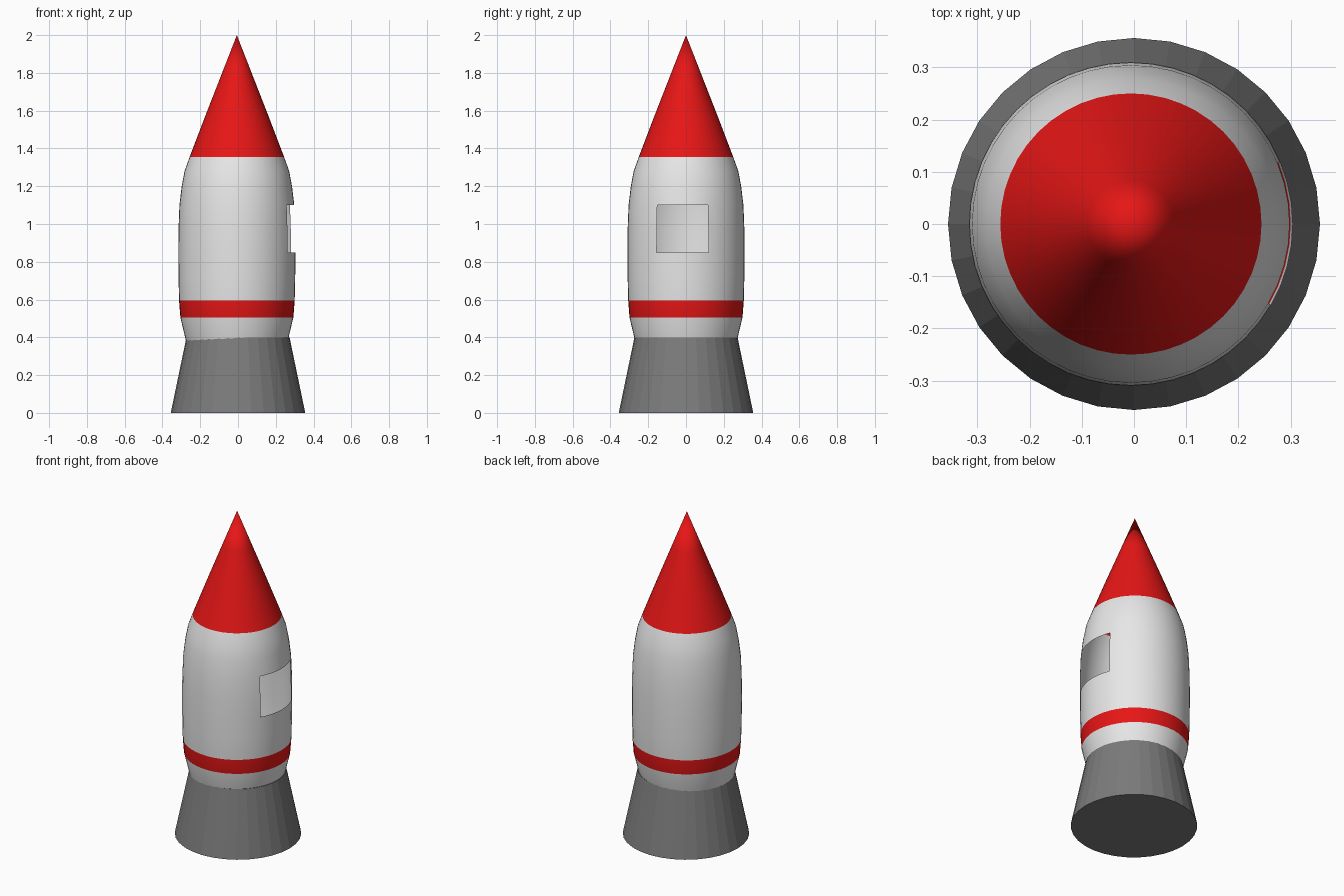
import bpy, bmesh, math

if "Cube" in bpy.data.objects:
    bpy.data.objects.remove(bpy.data.objects["Cube"])

def material(name, rgb):
    m = bpy.data.materials.new(name)
    m.diffuse_color = (*rgb, 1)
    m.use_nodes = True
    m.node_tree.nodes["Principled BSDF"].inputs["Base Color"].default_value = m.diffuse_color
    return m

WHITE = material("white_paint", (0.80, 0.80, 0.80))
RED = material("red_paint", (0.80, 0.008, 0.008))
GREY = material("grey_metal", (0.20, 0.20, 0.20))

def lathe(name, profile, sides, mats, x=0.0, smooth=True, cap=False, skip=None, paint=None):
    """Revolve (radius, z) points; skip and paint are rules on (row, column)."""
    bm = bmesh.new()
    rings = []
    for r, z in profile:
        if r == 0:
            rings.append([bm.verts.new((x, 0, z))] * sides)
        else:
            rings.append([bm.verts.new((x + r * math.cos(2 * math.pi * i / sides),
                                        r * math.sin(2 * math.pi * i / sides), z))
                          for i in range(sides)])
    for row, (a, b) in enumerate(zip(rings, rings[1:])):
        for i in range(sides):
            if skip and skip(row, i):
                continue
            j = (i + 1) % sides
            quad = [a[i], a[j], b[j], b[i]]
            f = bm.faces.new(list(dict.fromkeys(quad)))
            f.smooth = smooth
            if paint:
                f.material_index = paint(row, i)
    if cap:
        bm.faces.new(rings[0][::-1])
        bm.faces.new(rings[-1])
    me = bpy.data.meshes.new(name)
    bm.to_mesh(me)
    bm.free()
    for m in mats:
        me.materials.append(m)
    ob = bpy.data.objects.new(name, me)
    bpy.context.collection.objects.link(ob)
    return ob

SIDES = 48
OFFSET = -0.006

# Engine skirt: faceted, closed cone frustum
lathe("engine_skirt", [(0.356, 0), (0.273, 0.40)], 32, [GREY], smooth=False, cap=True)

# Hull: thin shell with a red band and an open hatch on the right side
hull = [(0.268, 0.375), (0.274, 0.40), (0.299, 0.505), (0.306, 0.595), (0.309, 0.72),
        (0.310, 0.85), (0.309, 0.97), (0.304, 1.10), (0.292, 1.20), (0.277, 1.28),
        (0.25, 1.355)]
HATCH_COLUMNS = {0, 1, 2, 45, 46, 47, 44}

def hatch(row, col):
    return 0.84 < hull[row][1] < 1.09 and col in HATCH_COLUMNS

def band(row, col):
    return 1 if abs(hull[row][1] - 0.505) < 0.001 else 0

lathe("hull", hull, SIDES, [WHITE, RED], OFFSET, skip=hatch, paint=band)

# Nose cone, open underneath so its inside shows through the hatch
lathe("nose_cone", [(0.25, 1.355), (0.168, 1.57), (0.084, 1.785), (0, 2.0)],
      SIDES, [RED], OFFSET)
